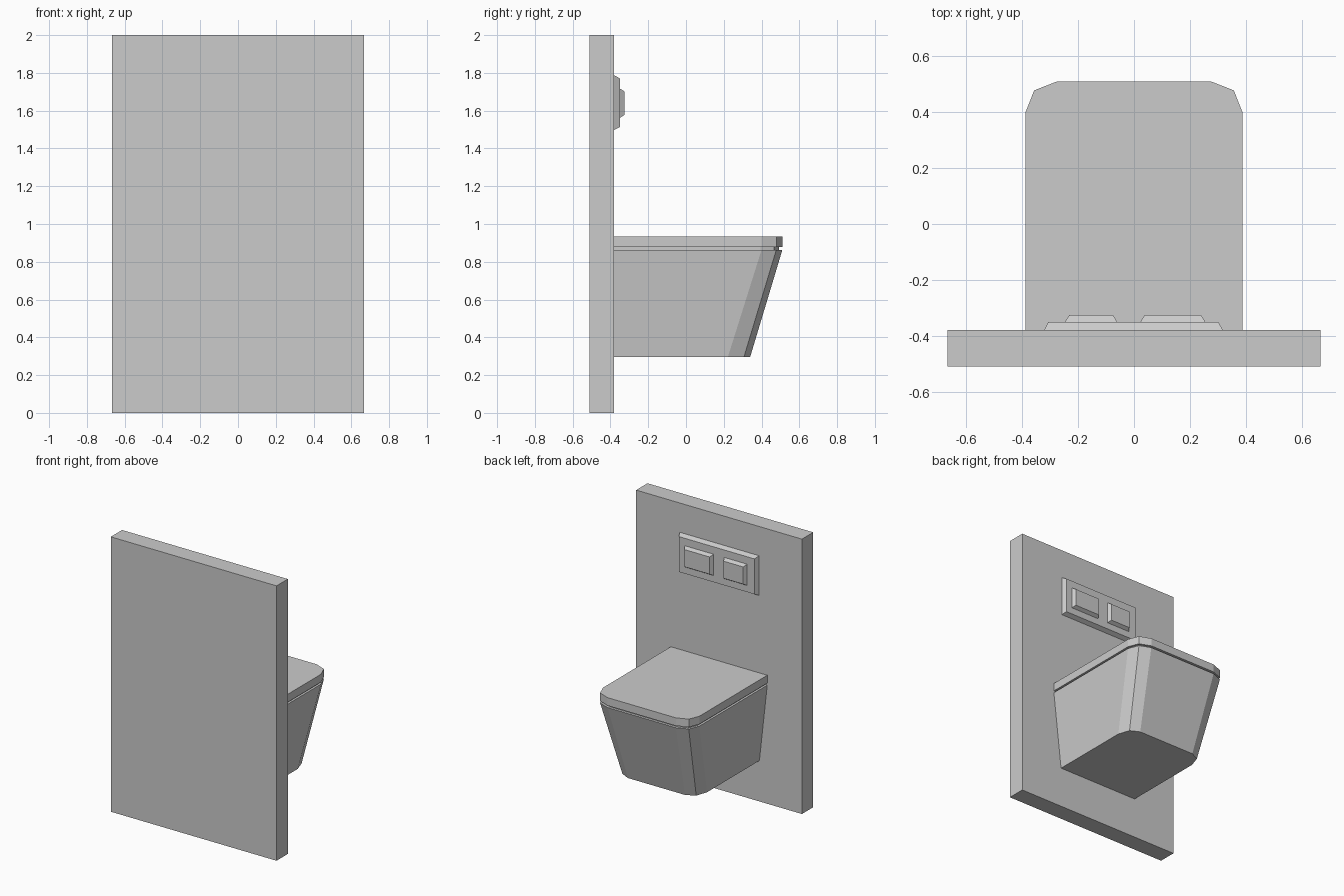
import bpy, bmesh

if "Cube" in bpy.data.objects:
    bpy.data.objects.remove(bpy.data.objects["Cube"])


def loft(name, rings):
    """Closed flat-shaded solid through rings of matching points."""
    bm = bmesh.new()
    loops = [[bm.verts.new(p) for p in ring] for ring in rings]
    n = len(loops[0])
    for a, b in zip(loops, loops[1:]):
        for i in range(n):
            j = (i + 1) % n
            bm.faces.new((a[i], a[j], b[j], b[i]))
    bm.faces.new(loops[0][::-1])
    bm.faces.new(loops[-1])
    bmesh.ops.recalc_face_normals(bm, faces=bm.faces)
    mesh = bpy.data.meshes.new(name)
    bm.to_mesh(mesh)
    bm.free()
    obj = bpy.data.objects.new(name, mesh)
    bpy.context.collection.objects.link(obj)
    return obj


def outline(half, z):
    """Mirror a half outline across x = 0."""
    pts = half + [(-x, y) for x, y in reversed(half)]
    return [(x, y, z) for x, y in pts]


def block(name, x0, x1, z0, z1, y0, y1, bevel=0.0):
    """Box growing from y0 to y1, its +y face shrunk by bevel."""
    def ring(y, b):
        return [(x0 + b, y, z0 + b), (x1 - b, y, z0 + b),
                (x1 - b, y, z1 - b), (x0 + b, y, z1 - b)]
    return loft(name, [ring(y0, 0), ring(y1, bevel)])


WALL = -0.38
top = [(0.388, WALL), (0.388, 0.40), (0.357, 0.478), (0.275, 0.51)]
gap = [(0.372, WALL), (0.372, 0.395), (0.345, 0.465), (0.27, 0.492)]
base = [(0.325, WALL), (0.325, 0.222), (0.297, 0.307), (0.23, 0.34)]

# Wall slab
block("wall_panel", -0.667, 0.667, 0, 2, -0.51, WALL)

# Tapered bowl, recessed gap and lid
loft("bowl", [outline(base, 0.297), outline(top, 0.863)])
loft("seat_gap", [outline(gap, 0.863), outline(gap, 0.877)])
loft("lid", [outline(top, 0.877), outline(top, 0.935)])

# Flush plate with two bevelled buttons
block("flush_plate", -0.322, 0.318, 1.498, 1.787, WALL, -0.35, 0.016)
for name, x0, x1 in (("small_flush_button", -0.247, -0.06),
                     ("large_flush_button", 0.023, 0.255)):
    block(name, x0, x1, 1.562, 1.717, -0.35, -0.326, 0.015)
